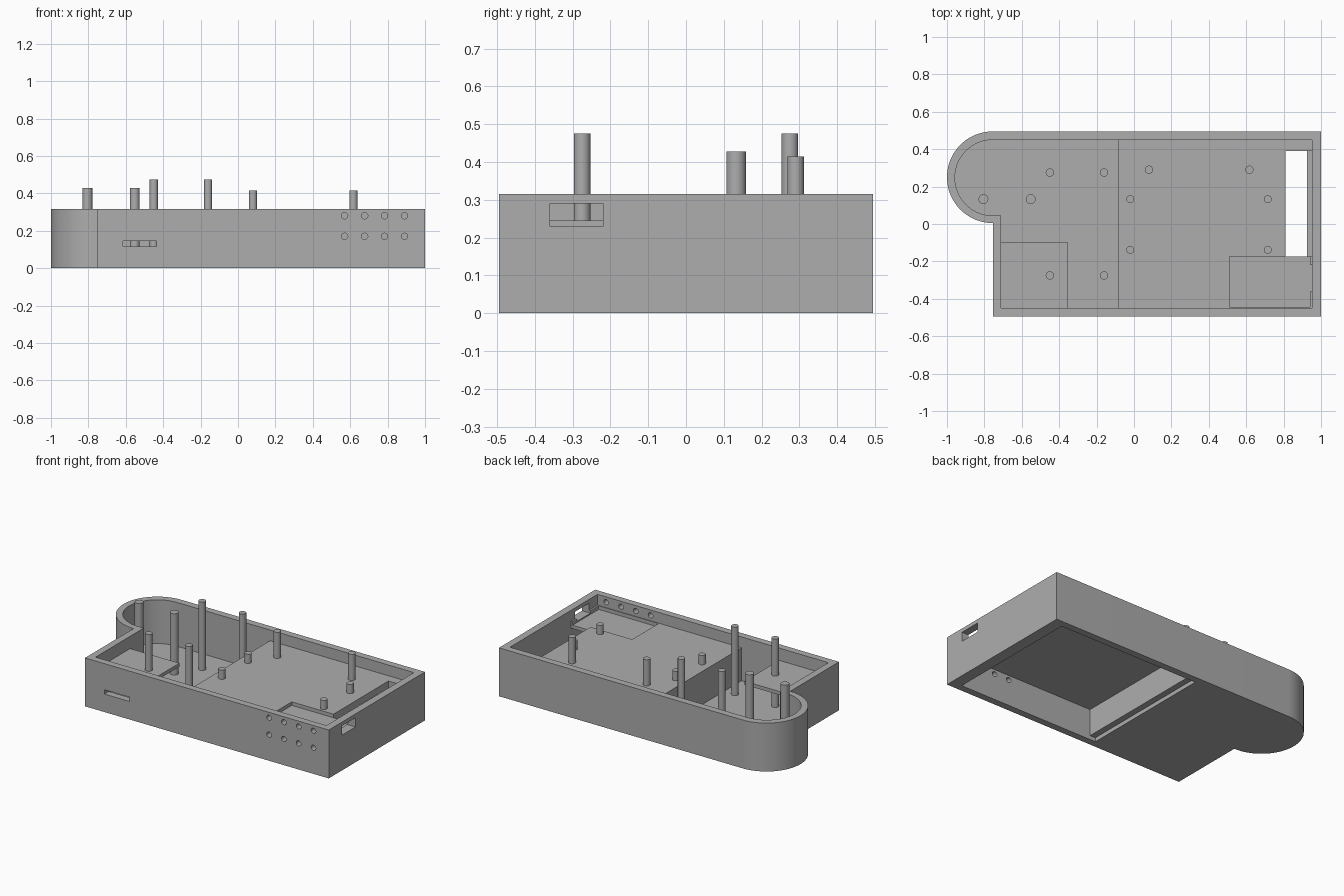
import bpy, bmesh, math

cube = bpy.data.objects.get("Cube")
if cube:
    bpy.data.objects.remove(cube, do_unlink=True)

grey = bpy.data.materials.new("plastic grey")
grey.use_nodes = True
grey.diffuse_color = (0.42, 0.42, 0.42, 1)
grey.node_tree.nodes["Principled BSDF"].inputs["Base Color"].default_value = (0.42, 0.42, 0.42, 1)


def prism(name, outline, z0, z1):
    """Extrude a plan outline from z0 to z1."""
    bm = bmesh.new()
    face = bm.faces.new([bm.verts.new((x, y, z0)) for x, y in outline])
    top = bmesh.ops.extrude_face_region(bm, geom=[face])["geom"]
    for v in top:
        if isinstance(v, bmesh.types.BMVert):
            v.co.z = z1
    bmesh.ops.recalc_face_normals(bm, faces=bm.faces)
    mesh = bpy.data.meshes.new(name)
    bm.to_mesh(mesh)
    bm.free()
    obj = bpy.data.objects.new(name, mesh)
    bpy.context.collection.objects.link(obj)
    mesh.materials.append(grey)
    return obj


def box(name, x0, x1, y0, y1, z0, z1):
    return prism(name, [(x0, y0), (x1, y0), (x1, y1), (x0, y1)], z0, z1)


def cylinder(name, x, y, z0, z1, r):
    ring = [(x + r * math.cos(i * math.tau / 32), y + r * math.sin(i * math.tau / 32)) for i in range(32)]
    return prism(name, ring, z0, z1)


def plan(x_right, y_side, x_left, radius):
    """Rectangle with a half-round lobe at its back left corner."""
    cx, cy = -0.755, y_side - radius
    arc = [(cx + radius * math.cos(a), cy + radius * math.sin(a))
           for a in (math.pi / 2 + math.pi * i / 40 for i in range(41))]
    pts = [(x_left, -y_side), (x_right, -y_side), (x_right, y_side)] + arc
    if x_left > cx:
        pts.append((x_left, cy - radius))
    return pts


def smooth(obj):
    bpy.ops.object.select_all(action="DESELECT")
    obj.select_set(True)
    bpy.context.view_layer.objects.active = obj
    bpy.ops.object.shade_smooth_by_angle(angle=math.radians(30))


def cut(target, cutter):
    bpy.context.view_layer.objects.active = target
    mod = target.modifiers.new("cut", "BOOLEAN")
    mod.operation = "DIFFERENCE"
    mod.solver = "EXACT"
    mod.object = cutter
    bpy.ops.object.modifier_apply(modifier=mod.name)
    bpy.data.objects.remove(cutter, do_unlink=True)


WALL_TOP, LOW, HIGH = 0.315, 0.03, 0.245

# Enclosure with low bay, raised deck and open underside
case = prism("enclosure", plan(1.0, 0.495, -0.755, 0.245), 0, WALL_TOP)
cut(case, prism("low_bay", plan(-0.085, 0.45, -0.71, 0.2025), LOW, 0.5))
cut(case, box("deck_space", -0.1, 0.952, -0.45, 0.45, HIGH, 0.5))
cut(case, box("under_space", -0.045, 0.952, -0.45, 0.45, 0.025, 0.2))
cut(case, box("cover_opening", -0.085, 0.925, -0.45, 0.45, -0.1, 0.026))

# Deck recess and long opening
cut(case, box("deck_recess", 0.51, 0.94, -0.445, -0.175, 0.222, 0.3))
cut(case, box("deck_opening", 0.81, 0.952, -0.175, 0.39, 0.15, 0.3))

# Wall slots
cut(case, box("side_slot", 0.9, 1.1, -0.36, -0.22, 0.23, 0.29))
cut(case, box("front_slot", -0.615, -0.435, -0.6, -0.42, 0.117, 0.145))

# Two rows of round holes in the front wall
for x in (0.57, 0.677, 0.783, 0.89):
    for z in (0.17, 0.28):
        hole = cylinder("hole", 0, 0, -0.1, 0.1, 0.017)
        hole.rotation_euler.x = math.pi / 2
        hole.location = (x, -0.48, z)
        bpy.context.view_layer.update()
        cut(case, hole)
smooth(case)

# Shelf over the front of the low bay
box("shelf", -0.715, -0.355, -0.46, -0.095, 0.212, 0.235)

# Posts: name, positions, base, top, radius
posts = [
    ("tall_post", [(x, y) for x in (-0.45, -0.16) for y in (-0.275, 0.275)], LOW, 0.475, 0.022),
    ("lobe_post", [(-0.805, 0.133), (-0.552, 0.133)], LOW, 0.428, 0.026),
    ("deck_post", [(0.08, 0.29), (0.617, 0.29)], HIGH, 0.415, 0.022),
    ("short_post", [(x, y) for x in (-0.02, 0.715) for y in (-0.138, 0.133)], HIGH, 0.305, 0.021),
]
for name, places, base, top, r in posts:
    for x, y in places:
        smooth(cylinder(name, x, y, base - 0.01, top, r))
